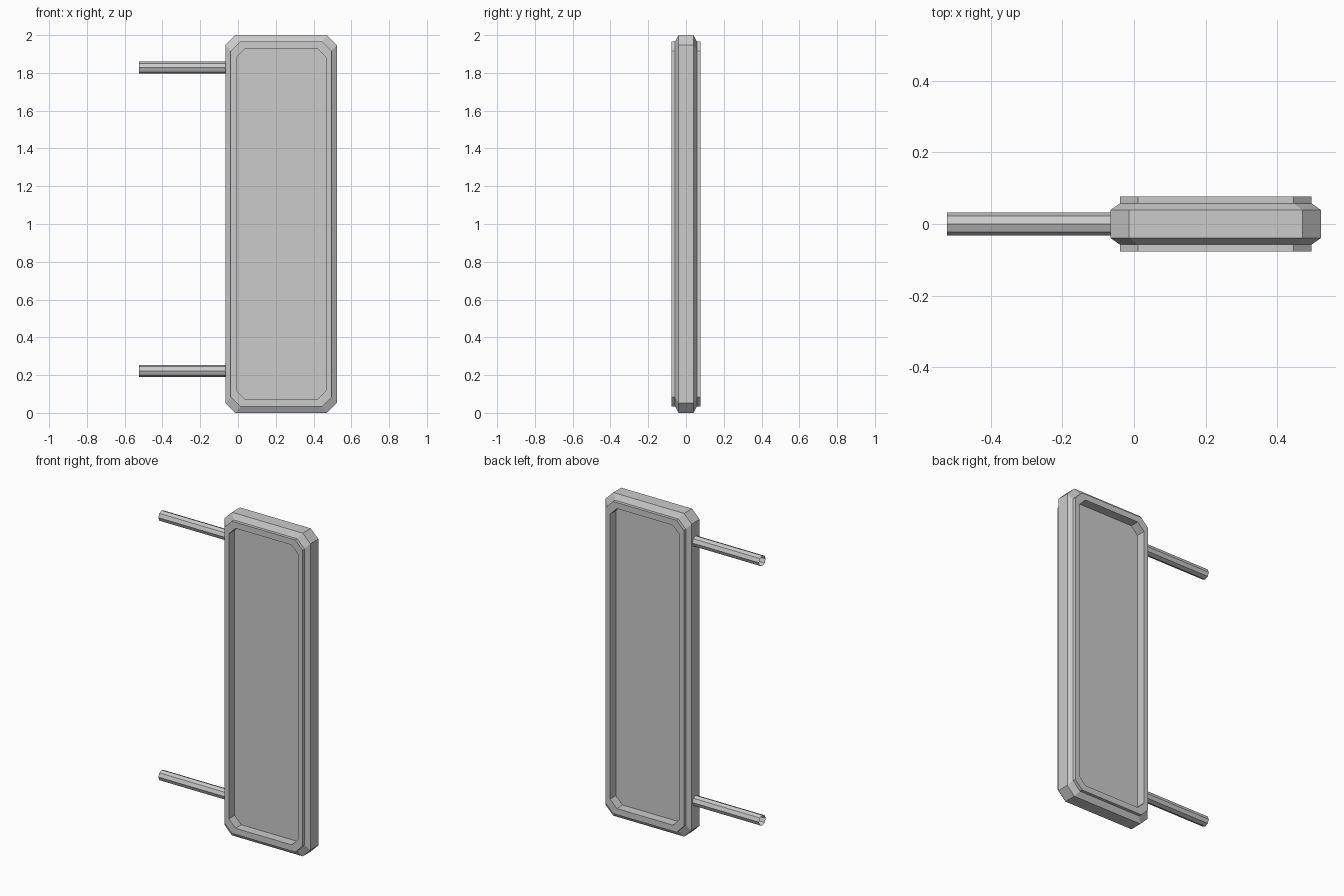
import bpy, bmesh, math
from mathutils import Matrix

if "Cube" in bpy.data.objects:
    bpy.data.objects.remove(bpy.data.objects["Cube"])

X0, X1, Z0, Z1 = -0.066, 0.523, 0.0, 2.0


def outline(bm, dx, dz, c, y):
    """Rectangle with cut corners, inset by dx / dz, at depth y."""
    a, b, lo, hi = X0 + dx, X1 - dx, Z0 + dz, Z1 - dz
    pts = [(a + c, lo), (b - c, lo), (b, lo + c), (b, hi - c),
           (b - c, hi), (a + c, hi), (a, hi - c), (a, lo + c)]
    return [bm.verts.new((x, y, z)) for x, z in pts]


def finish(bm, name):
    bmesh.ops.recalc_face_normals(bm, faces=bm.faces)
    me = bpy.data.meshes.new(name)
    bm.to_mesh(me)
    bm.free()
    ob = bpy.data.objects.new(name, me)
    bpy.context.collection.objects.link(ob)
    return ob


# Two-sided board: recessed panel, raised rim, bevelled edge, mirrored in depth
half = [(0.057, 0.072, 0.046, 0.02), (0.057, 0.072, 0.046, 0.077),
        (0.027, 0.034, 0.05, 0.077), (0.027, 0.034, 0.05, 0.058),
        (0.0, 0.0, 0.052, 0.039)]
profile = [(i, j, c, -y) for i, j, c, y in half] + half[::-1]
bm = bmesh.new()
rings = [outline(bm, *p) for p in profile]
for r, s in zip(rings, rings[1:]):
    for k in range(8):
        n = (k + 1) % 8
        bm.faces.new((r[k], r[n], s[n], s[k]))
bm.faces.new(rings[0])
bm.faces.new(rings[-1])
finish(bm, "sign_board")

# Open eight-sided mounting tubes
for name, z in (("upper_mount_tube", 1.828), ("lower_mount_tube", 0.222)):
    bm = bmesh.new()
    start, end = -0.523, X0 + 0.003
    place = Matrix.Translation(((start + end) / 2, 0, z)) @ Matrix.Rotation(math.pi / 2, 4, 'Y')
    bmesh.ops.create_cone(bm, cap_ends=False, segments=8, radius1=0.032,
                          radius2=0.032, depth=end - start, matrix=place)
    finish(bm, name)
